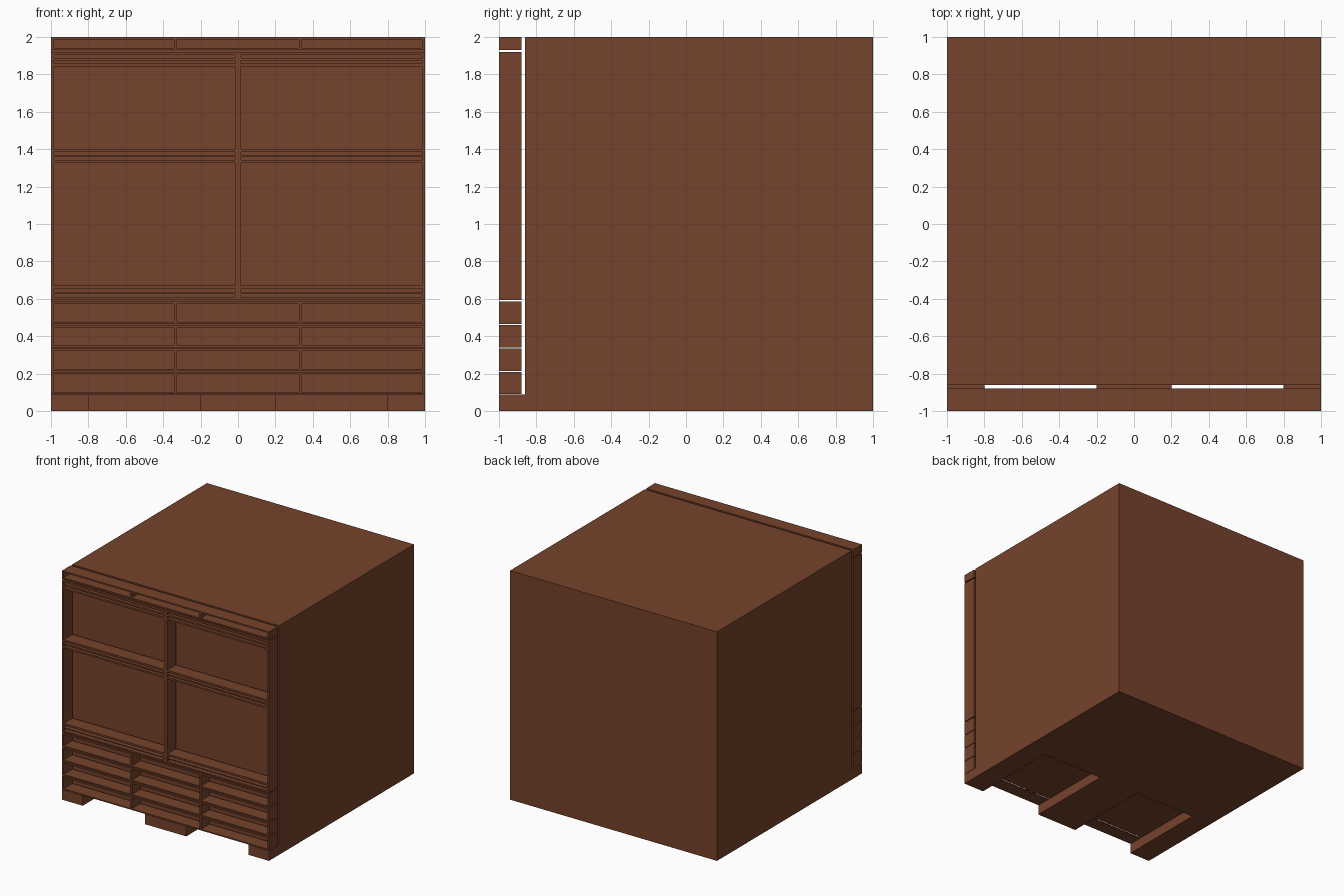
import bpy, bmesh

if "Cube" in bpy.data.objects:
    bpy.data.objects.remove(bpy.data.objects["Cube"])

wood = bpy.data.materials.new("dark brown wood")
wood.diffuse_color = (0.18, 0.055, 0.025, 1)
wood.use_nodes = True
wood.node_tree.nodes["Principled BSDF"].inputs["Base Color"].default_value = wood.diffuse_color


def solid(name, xs, ys, zs, filled):
    """Closed solid from a grid of cells; filled(x, y, z) tests each cell centre."""
    def full(i, j, k):
        if not (0 <= i < len(xs) - 1 and 0 <= j < len(ys) - 1 and 0 <= k < len(zs) - 1):
            return False
        return filled((xs[i] + xs[i+1]) / 2, (ys[j] + ys[j+1]) / 2, (zs[k] + zs[k+1]) / 2)

    bm = bmesh.new()
    cache = {}

    def vert(c):
        if c not in cache:
            cache[c] = bm.verts.new((xs[c[0]], ys[c[1]], zs[c[2]]))
        return cache[c]

    for i in range(len(xs) - 1):
        for j in range(len(ys) - 1):
            for k in range(len(zs) - 1):
                if not full(i, j, k):
                    continue
                for a in range(3):
                    for side in (0, 1):
                        n = [i, j, k]
                        n[a] += 1 if side else -1
                        if full(*n):
                            continue
                        ring = [(0, 0), (1, 0), (1, 1), (0, 1)]
                        if not side:
                            ring.reverse()
                        corners = []
                        for u, v in ring:
                            c = [i, j, k]
                            c[a] += side
                            c[(a + 1) % 3] += u
                            c[(a + 2) % 3] += v
                            corners.append(vert(tuple(c)))
                        bm.faces.new(corners)
    me = bpy.data.meshes.new(name)
    bm.to_mesh(me)
    bm.free()
    me.materials.append(wood)
    ob = bpy.data.objects.new(name, me)
    bpy.context.collection.objects.link(ob)
    return ob


FRONT, BACK_OF_FRAME, BODY = -1.0, -0.88, -0.86
BASE = 0.0875


def body_cells(x, y, z):
    if z > BASE:
        return y > BODY
    return y > -0.2 or not 0.2 < abs(x) < 0.8      # two recesses leave three feet


# Main cabinet with its feet
solid("cabinet_body", [-1, -0.8, -0.2, 0.2, 0.8, 1],
      [FRONT, BODY, -0.2, 1], [0, BASE, 2], body_cells)


def frame(name, xs, zs):
    """Open frame: odd intervals in both xs and zs are openings."""
    holes_x = list(zip(xs[1::2], xs[2::2]))
    holes_z = list(zip(zs[1::2], zs[2::2]))

    def cells(x, y, z):
        return not (any(a < x < b for a, b in holes_x) and any(a < z < b for a, b in holes_z))
    solid(name, xs, [FRONT, BACK_OF_FRAME], zs, cells)


THIRDS = [-1, -0.984, -0.341, -0.326, 0.326, 0.341, 0.984, 1]
HALVES = [-1, -0.984, -0.016, 0.016, 0.984, 1]

# Four rows of drawer frames
for r in range(4):
    lo = BASE + 0.125 * r + 0.0025
    hi = lo + 0.12
    frame("drawer_row_%d" % (r + 1), THIRDS, [lo, lo + 0.01, hi - 0.013, hi])

# Tall door frame with slotted rails
frame("door_frame", HALVES,
      [0.593, 0.606, 0.627, 0.634, 0.655, 0.671,
       1.326, 1.341, 1.358, 1.370, 1.386, 1.402,
       1.842, 1.857, 1.873, 1.888, 1.904, 1.92])

# Low top row
frame("top_row", THIRDS, [1.929, 1.942, 1.987, 2.0])
